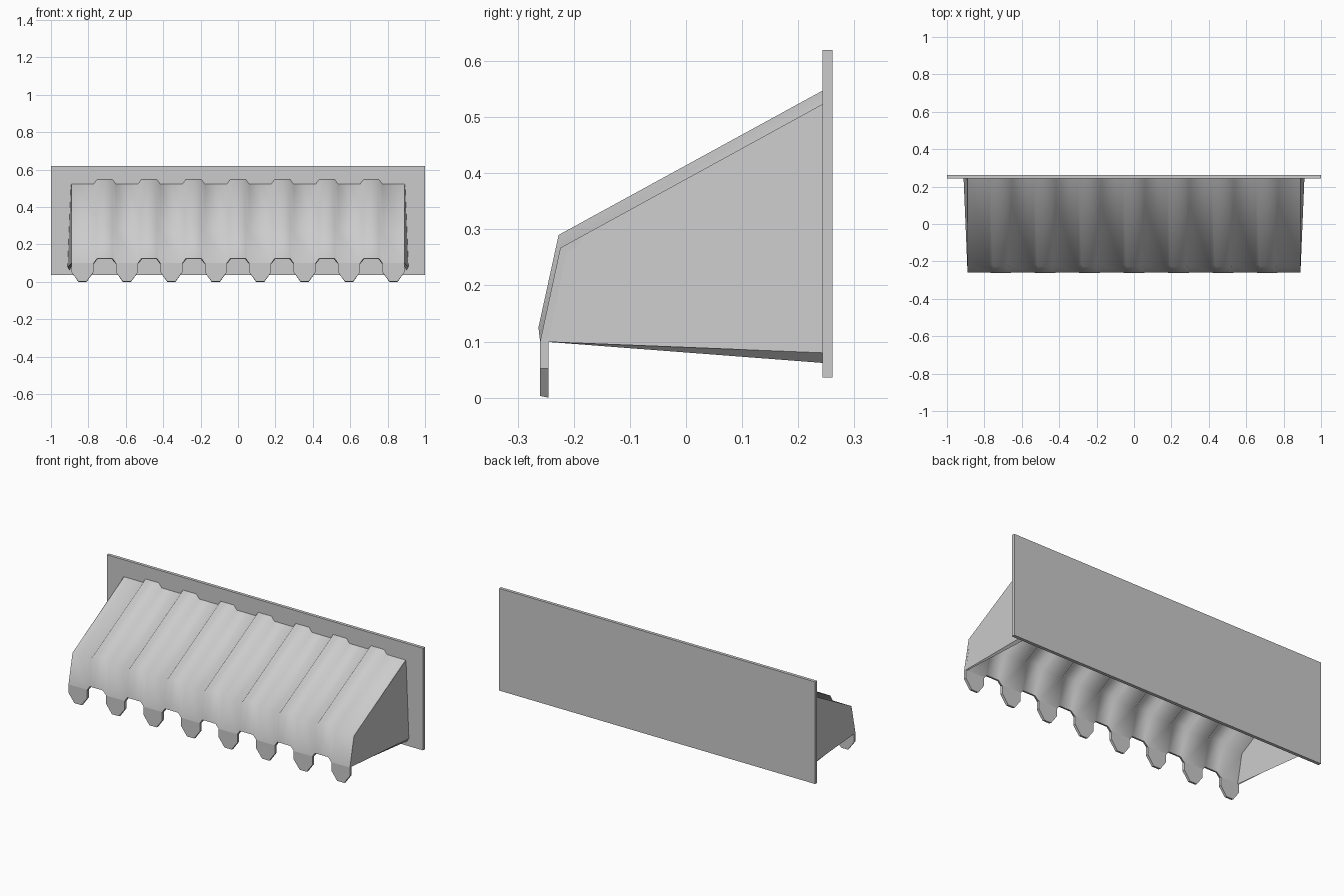
import bpy, bmesh

if "Cube" in bpy.data.objects:
    bpy.data.objects.remove(bpy.data.objects["Cube"])

PITCH, HALF, COUNT = 0.2375, 0.059, 8


def make(name, verts, faces, closed=True):
    mesh = bpy.data.meshes.new(name)
    mesh.from_pydata(verts, [], faces)
    if closed:
        bm = bmesh.new()
        bm.from_mesh(mesh)
        bmesh.ops.recalc_face_normals(bm, faces=bm.faces)
        bm.to_mesh(mesh)
        bm.free()
    obj = bpy.data.objects.new(name, mesh)
    bpy.context.collection.objects.link(obj)
    return obj


def loft(name, ring_a, ring_b):
    # closed solid between two matching rings
    n = len(ring_a)
    faces = [(i, (i + 1) % n, n + (i + 1) % n, n + i) for i in range(n)]
    faces += [tuple(range(n)), tuple(range(n, 2 * n))]
    return make(name, ring_a + ring_b, faces)


# wall panel
panel = [(-1, 0.036), (1, 0.036), (1, 0.62), (-1, 0.62)]
loft("back_panel", [(x, 0.243, z) for x, z in panel], [(x, 0.261, z) for x, z in panel])

# corrugated canopy: valleys over the teeth, raised ribs between them
columns = []
for i in range(COUNT):
    c = (i - (COUNT - 1) / 2) * PITCH
    columns += [(c - HALF, 0), (c + HALF, 0)]
    if i < COUNT - 1:
        columns += [(c + HALF + 0.018, 1), (c + PITCH - HALF - 0.018, 1)]
low = [(0.243, 0.523), (-0.224, 0.267), (-0.26, 0.1)]
high = [(0.243, 0.547), (-0.227, 0.29), (-0.263, 0.125)]
verts = [(x, y, z) for x, up in columns for y, z in (high if up else low)]
faces = [(3 * i + j, 3 * i + j + 1, 3 * i + j + 4, 3 * i + j + 3)
         for i in range(len(columns) - 1) for j in range(2)]
canopy = make("canopy", verts, faces, closed=False)
solid = canopy.modifiers.new("thickness", 'SOLIDIFY')
solid.thickness = 0.014
solid.offset = -1
bpy.context.view_layer.objects.active = canopy
canopy.select_set(True)
bpy.ops.object.modifier_apply(modifier=solid.name)
bpy.ops.object.shade_smooth_by_angle(angle=1.05)
canopy.select_set(False)

# hanging teeth along the front edge
for i in range(COUNT):
    c = (i - (COUNT - 1) / 2) * PITCH
    outline = [(-HALF, 0.1), (-HALF, 0.052), (-0.022, 0.003),
               (0.022, 0.003), (HALF, 0.052), (HALF, 0.1)]
    loft("tooth", [(c + x, -0.26, z) for x, z in outline],
         [(c + x, -0.245, z - (0.003 if z < 0.01 else 0)) for x, z in outline])

# side cheeks, flaring outwards toward the wall
for s, side in ((1, "right"), (-1, "left")):
    outer = [(0.89, -0.26, 0.1), (0.89, -0.224, 0.267), (0.893, 0.243, 0.523),
             (0.911, 0.243, 0.08)]
    inner = [(0.882, -0.255, 0.1), (0.882, -0.22, 0.262), (0.882, 0.243, 0.515),
             (0.9, 0.243, 0.062)]
    loft(side + "_cheek", [(s * x, y, z) for x, y, z in outer],
         [(s * x, y, z) for x, y, z in inner])
